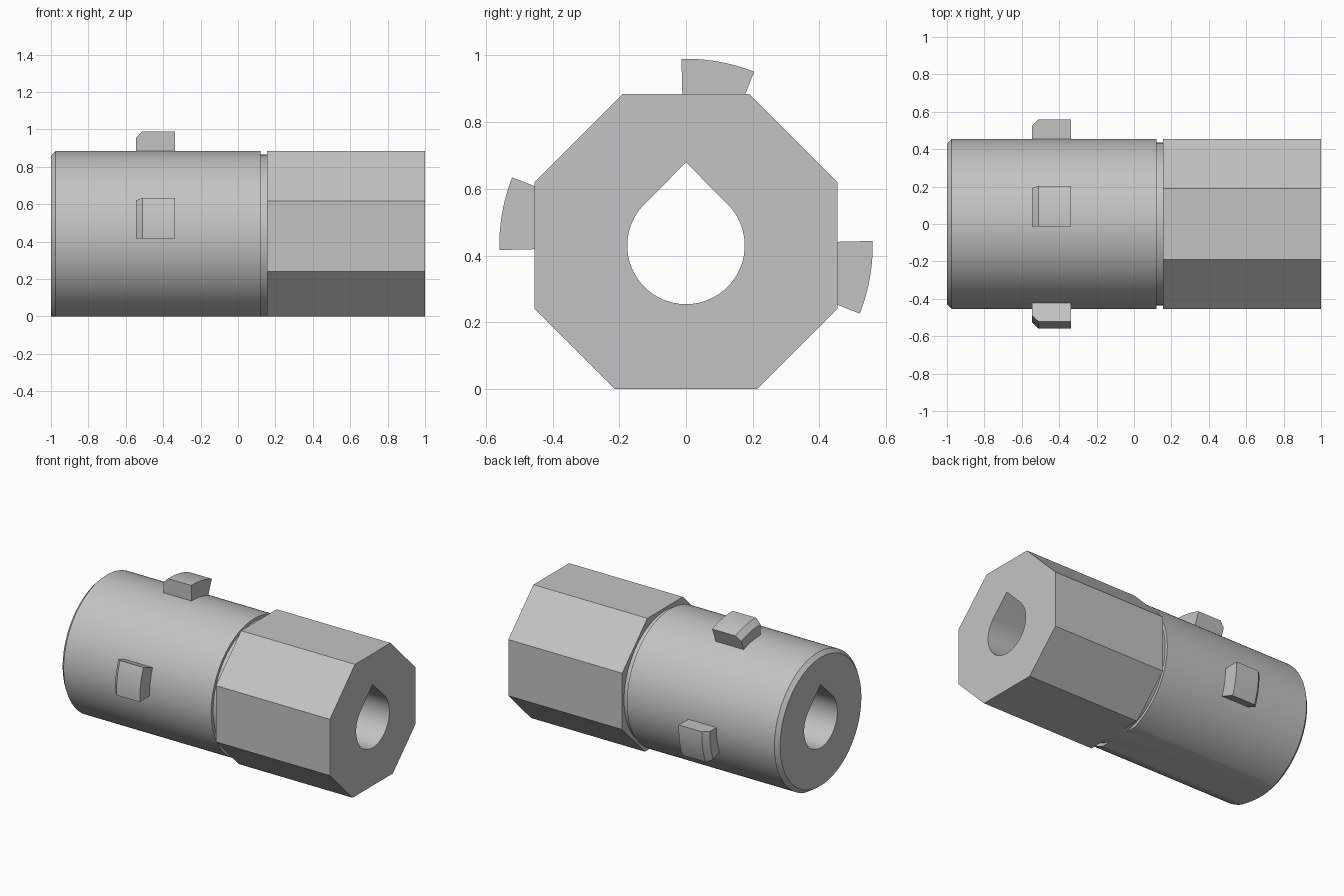
import bpy, bmesh
from math import sin, cos, pi, radians

if "Cube" in bpy.data.objects:
    bpy.data.objects.remove(bpy.data.objects["Cube"], do_unlink=True)

AXIS_Z = 0.43      # height of the long axis
RADIUS = 0.455     # body radius and half the octagon's width

grey = bpy.data.materials.new("plain grey")
grey.use_nodes = True
GREY = (0.55, 0.55, 0.55, 1)
grey.diffuse_color = GREY
grey.node_tree.nodes["Principled BSDF"].inputs["Base Color"].default_value = GREY


def loft(name, rings):
    """Join rings of (x, y, z) points, all the same length, and cap the ends."""
    bm = bmesh.new()
    loops = [[bm.verts.new(p) for p in ring] for ring in rings]
    n = len(loops[0])
    for a, b in zip(loops, loops[1:]):
        for i in range(n):
            j = (i + 1) % n
            bm.faces.new((a[i], a[j], b[j], b[i]))
    bm.faces.new(loops[0])
    bm.faces.new(loops[-1])
    bmesh.ops.recalc_face_normals(bm, faces=bm.faces)
    mesh = bpy.data.meshes.new(name)
    bm.to_mesh(mesh)
    bm.free()
    obj = bpy.data.objects.new(name, mesh)
    bpy.context.collection.objects.link(obj)
    mesh.materials.append(grey)
    return obj


def polar(x, r, angle):
    return (x, r * cos(angle), AXIS_Z + r * sin(angle))


def ring(x, r, sides, turn=0.0):
    return [polar(x, r, turn + 2 * pi * i / sides) for i in range(sides)]


def activate(obj):
    bpy.ops.object.select_all(action='DESELECT')
    obj.select_set(True)
    bpy.context.view_layer.objects.active = obj


def cut(obj, cutter):
    activate(obj)
    mod = obj.modifiers.new("cut", 'BOOLEAN')
    mod.operation = 'DIFFERENCE'
    mod.solver = 'EXACT'
    mod.object = cutter
    bpy.ops.object.modifier_apply(modifier=mod.name)


# Round body: chamfered end, long barrel, thin neck
profile = [(-1, 0.43), (-0.975, RADIUS), (0.12, RADIUS), (0.12, 0.435), (0.155, 0.435)]
body = loft("round_body", [ring(x, r, 128) for x, r in profile])

# Octagonal grip
corner = RADIUS / cos(pi / 8)
grip = loft("octagonal_grip", [ring(x, corner, 8, pi / 8) for x in (0.155, 1)])

# Teardrop bore and flat underside cutters
arc = [radians(-225 + 270 * i / 64) for i in range(65)]
bore = loft("bore_cutter", [[polar(x, 0.176, a) for a in arc] + [(x, 0, AXIS_Z + 0.249)]
                            for x in (-1.2, 1.2)])
floor = loft("underside_cutter", [[(x, -1, -1), (x, 1, -1), (x, 1, 0), (x, -1, 0)]
                                  for x in (-1.3, 1.3)])
for part in (body, grip):
    cut(part, bore)
    cut(part, floor)
for helper in (bore, floor):
    bpy.data.objects.remove(helper, do_unlink=True)


# Bayonet lugs: curved blocks chamfered on the leading end
def lug_section(x, outer, middle):
    sweep = [radians(middle - 11.4 + 22.8 * i / 12) for i in range(13)]
    return [polar(x, outer, a) for a in sweep] + [polar(x, 0.42, a) for a in reversed(sweep)]


lugs = [loft(name, [lug_section(x, r, middle)
                    for x, r in ((-0.545, 0.525), (-0.51, 0.56), (-0.337, 0.56))])
        for name, middle in (("back_lug", -10), ("top_lug", 80), ("front_lug", 170))]

# Smooth curves, sharp edges
for part in [body, grip] + lugs:
    activate(part)
    bpy.ops.object.shade_smooth_by_angle(angle=radians(20))
